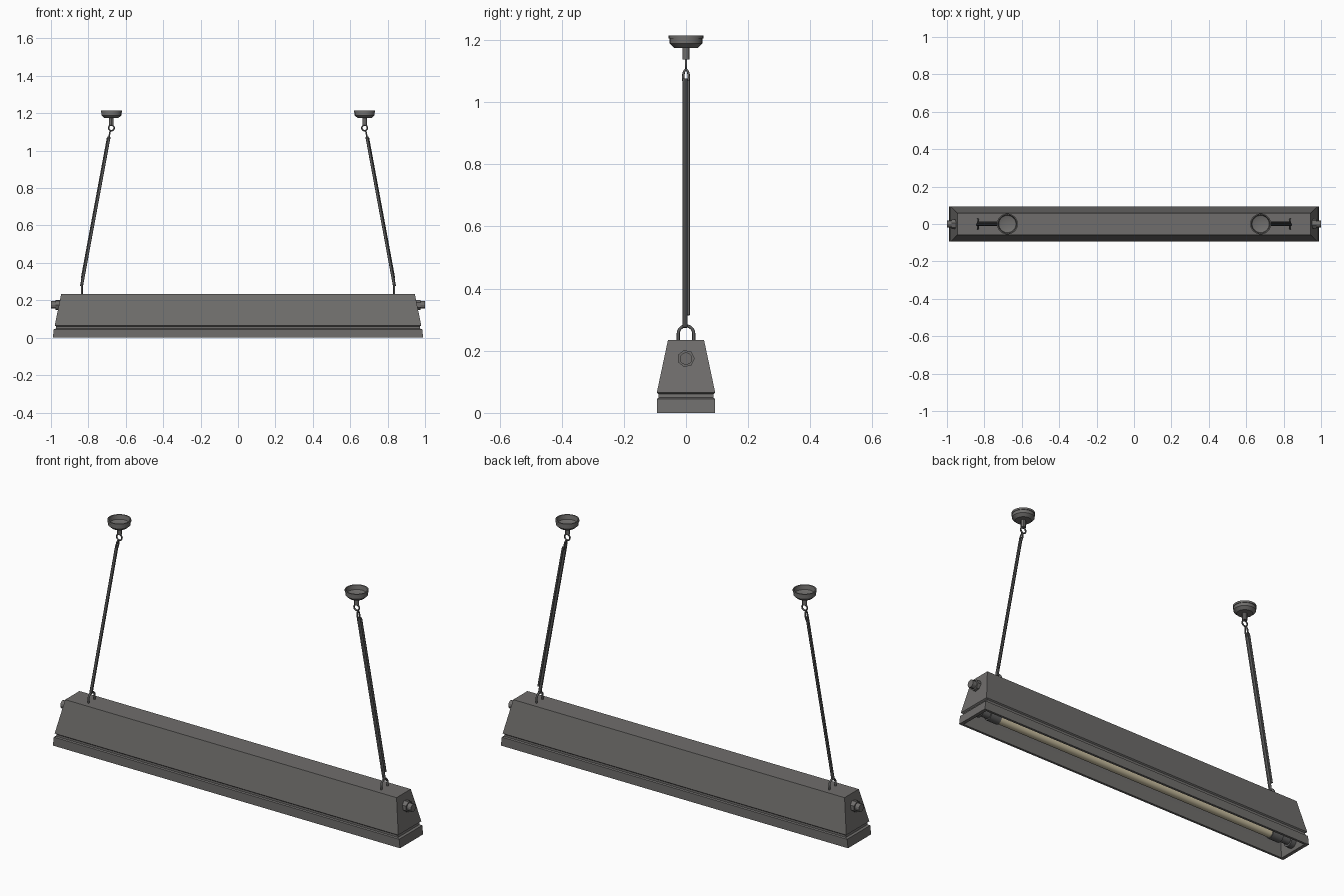
import bpy, bmesh, math
from mathutils import Vector

cube = bpy.data.objects.get("Cube")
if cube:
    bpy.data.objects.remove(cube, do_unlink=True)


def material(name, rgb):
    m = bpy.data.materials.new(name)
    m.use_nodes = True
    m.diffuse_color = (*rgb, 1)
    m.node_tree.nodes["Principled BSDF"].inputs["Base Color"].default_value = (*rgb, 1)
    return m


STEEL = material("grey steel", (0.16, 0.155, 0.15))
DARK = material("dark hardware", (0.11, 0.11, 0.11))
CREAM = material("cream glass", (0.6, 0.53, 0.36))


def finish(name, bm, mat, smooth=False):
    bmesh.ops.recalc_face_normals(bm, faces=bm.faces)
    me = bpy.data.meshes.new(name)
    bm.to_mesh(me)
    bm.free()
    me.materials.append(mat)
    ob = bpy.data.objects.new(name, me)
    bpy.context.collection.objects.link(ob)
    if smooth:
        bpy.ops.object.select_all(action="DESELECT")
        ob.select_set(True)
        bpy.context.view_layer.objects.active = ob
        bpy.ops.object.shade_smooth_by_angle()
    return ob


def loft(bm, rings, closed=False):
    """Skin neighbouring rings with quads; cap the ends or close the loop."""
    rows = [[bm.verts.new(p) for p in r] for r in rings]
    n = len(rows[0])
    pairs = list(zip(rows, rows[1:])) + ([(rows[-1], rows[0])] if closed else [])
    for a, b in pairs:
        for i in range(n):
            j = (i + 1) % n
            bm.faces.new((a[i], a[j], b[j], b[i]))
    if not closed:
        bm.faces.new(rows[0])
        bm.faces.new(rows[-1])


def turned(name, start, end, profile, mat, sides=16, smooth=True):
    """Solid turned about the line start-end; profile is (fraction, radius)."""
    a, b = Vector(start), Vector(end)
    rot = (b - a).to_track_quat("Z", "Y")
    angles = [math.tau * i / sides for i in range(sides)]
    bm = bmesh.new()
    loft(bm, [[a.lerp(b, f) + rot @ Vector((r * math.cos(t), r * math.sin(t), 0))
               for t in angles] for f, r in profile])
    return finish(name, bm, mat, smooth)


def rod(name, start, end, radius, mat, sides=12, smooth=True):
    return turned(name, start, end, [(0, radius), (1, radius)], mat, sides, smooth)


def wire(name, points, radius, mat, closed=False):
    cu = bpy.data.curves.new(name, "CURVE")
    cu.dimensions = "3D"
    cu.bevel_depth = radius
    cu.bevel_resolution = 2
    cu.use_fill_caps = True
    sp = cu.splines.new("POLY")
    sp.points.add(len(points) - 1)
    for p, co in zip(sp.points, points):
        p.co = (*co, 1)
    sp.use_cyclic_u = closed
    cu.materials.append(mat)
    ob = bpy.data.objects.new(name, cu)
    bpy.context.collection.objects.link(ob)
    return ob


# Hollow tapered housing with a grooved lower rim, open underneath
sections = [(0.99, 0.094, 0), (0.985, 0.094, 0.045), (0.974, 0.088, 0.049),
            (0.972, 0.088, 0.06), (0.98, 0.094, 0.065), (0.945, 0.058, 0.235),
            (0.935, 0.05, 0.226), (0.965, 0.08, 0.06), (0.972, 0.082, 0)]
corners = [(-1, -1), (1, -1), (1, 1), (-1, 1)]
bm = bmesh.new()
rings = [[(hx * sx, hy * sy, z) for sx, sy in corners] for hx, hy, z in sections]
loft(bm, rings[:6])
# Replace the solid base with an inner lining
bm.faces.ensure_lookup_table()
bmesh.ops.delete(bm, geom=[f for f in bm.faces if all(v.co.z < 0.001 for v in f.verts)],
                 context="FACES_ONLY")
loft(bm, rings[6:])
bmesh.ops.delete(bm, geom=[f for f in bm.faces if all(v.co.z < 0.001 for v in f.verts)],
                 context="FACES_ONLY")
bmesh.ops.bridge_loops(bm, edges=[e for e in bm.edges if e.is_boundary])
finish("housing", bm, STEEL)

# Lamp tube
rod("lamp_tube", (-0.84, 0, 0.045), (0.84, 0, 0.045), 0.022, CREAM, 20)

for side, s in (("left", 1), ("right", -1)):
    # Lamp socket: collar, neck and end holder
    turned(side + "_socket", (0.83 * s, 0, 0.045), (0.968 * s, 0, 0.045),
           [(0, 0.027), (0.45, 0.027), (0.45, 0.02), (0.8, 0.02), (0.8, 0.03), (1, 0.03)],
           DARK, 20)

    # Cable gland on the end wall
    rod(side + "_gland_nut", (0.945 * s, 0, 0.175), (0.977 * s, 0, 0.175), 0.028, STEEL, 7, False)
    rod(side + "_gland_end", (0.97 * s, 0, 0.175), (s, 0, 0.175), 0.02, STEEL)

    # Arched shackle on the housing top
    arch = [(0.835 * s, 0.025 * math.cos(t), 0.255 + 0.025 * math.sin(t))
            for t in [math.pi * i / 12 for i in range(13)]]
    foot = 0.225
    wire(side + "_shackle", [(0.835 * s, 0.025, foot)] + arch + [(0.835 * s, -0.025, foot)],
         0.005, DARK)

    # Slanted hanger: main rod, parallel thin rod, and a narrow loop on top
    rod(side + "_hanger_rod", (0.689 * s, -0.003, 1.075), (0.837 * s, -0.003, 0.275), 0.008, DARK)
    rod(side + "_hanger_wire", (0.696 * s, 0.008, 1.07), (0.836 * s, 0.008, 0.315), 0.005, DARK)
    loop = []
    for i in range(16):
        t = math.tau * i / 16
        z = 1.08 + 0.025 * math.sin(t)
        loop.append(((0.689 + (1.075 - z) * 0.185) * s, 0.009 * math.cos(t), z))
    wire(side + "_hanger_loop", loop, 0.004, DARK, True)

    # Hook ring below the ceiling cup
    hook = [(0.677 * s + 0.015 * math.cos(t), 0, 1.122 + 0.015 * math.sin(t))
            for t in [math.tau * i / 20 for i in range(20)]]
    wire(side + "_hook_ring", hook, 0.004, DARK, True)

    # Ceiling cup, recessed on top, with its stem
    turned(side + "_ceiling_cup", (0.677 * s, 0, 1.175), (0.677 * s, 0, 1.215),
           [(0, 0.038), (0.35, 0.053), (0.75, 0.053), (0.75, 0.056), (1, 0.056),
            (1, 0.05), (0.45, 0.046), (0.3, 0.03)], STEEL, 24)
    rod(side + "_cup_stem", (0.677 * s, 0, 1.138), (0.677 * s, 0, 1.18), 0.012, STEEL)
